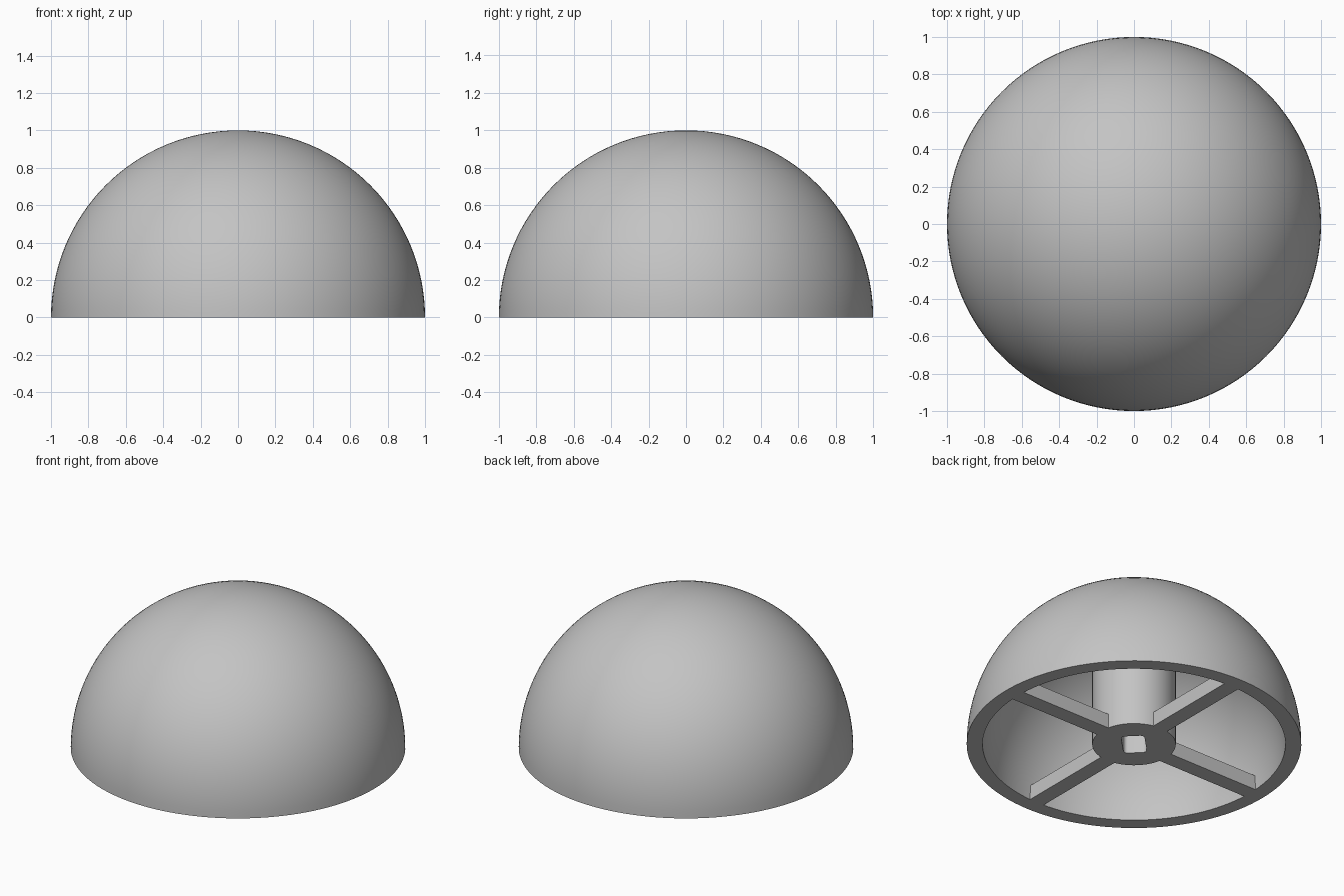
import bpy, bmesh, math
from mathutils import Matrix

cube = bpy.data.objects.get("Cube")
if cube:
    bpy.data.objects.remove(cube, do_unlink=True)

OUTER, INNER = 1.0, 0.905
HUB_R, HUB_TOP = 0.25, 0.92
RIB_W, RIB_H = 0.105, 0.095
SEGMENTS = 128
ARC_STEPS = 32

grey = bpy.data.materials.new("light grey")
grey.use_nodes = True
grey.diffuse_color = (0.55, 0.55, 0.55, 1)
grey.node_tree.nodes["Principled BSDF"].inputs["Base Color"].default_value = grey.diffuse_color


def make_object(name, bm, smooth=True):
    bmesh.ops.recalc_face_normals(bm, faces=bm.faces)
    mesh = bpy.data.meshes.new(name)
    bm.to_mesh(mesh)
    bm.free()
    mesh.materials.append(grey)
    obj = bpy.data.objects.new(name, mesh)
    bpy.context.collection.objects.link(obj)
    if smooth:
        shade(obj)
    return obj


def shade(obj):
    bpy.ops.object.select_all(action='DESELECT')
    obj.select_set(True)
    bpy.context.view_layer.objects.active = obj
    bpy.ops.object.shade_smooth_by_angle(angle=math.radians(30))


def arc(radius):
    angles = [math.pi / 2 * i / ARC_STEPS for i in range(ARC_STEPS + 1)]
    return [(radius * math.cos(a), 0, radius * math.sin(a)) for a in angles]


# Hollow dome: outer arc, flat rim and inner arc revolved about z
bm = bmesh.new()
profile = arc(OUTER)[::-1] + arc(INNER)
verts = [bm.verts.new(p) for p in profile]
edges = [bm.edges.new(pair) for pair in zip(verts, verts[1:])]
bmesh.ops.spin(bm, geom=verts + edges, cent=(0, 0, 0), axis=(0, 0, 1),
               angle=math.tau, steps=SEGMENTS, use_merge=True)
bmesh.ops.remove_doubles(bm, verts=bm.verts, dist=0.0001)
make_object("dome_shell", bm)

# Central post reaching up into the shell
bm = bmesh.new()
bmesh.ops.create_cone(bm, cap_ends=True, segments=64, radius1=HUB_R, radius2=HUB_R,
                      depth=HUB_TOP, matrix=Matrix.Translation((0, 0, HUB_TOP / 2)))
hub = make_object("centre_post", bm, smooth=False)

# Rounded rectangular socket cut diagonally into the post
bm = bmesh.new()
bmesh.ops.create_cube(bm, size=1, matrix=Matrix.Rotation(math.pi / 4, 4, 'Z')
                      @ Matrix.Diagonal((0.2, 0.14, 1.2, 1)))
upright = [e for e in bm.edges if abs(e.verts[0].co.z - e.verts[1].co.z) > 0.5]
bmesh.ops.bevel(bm, geom=upright, offset=0.025, segments=4, profile=0.5, affect='EDGES')
cutter = make_object("socket_cutter", bm, smooth=False)
cutter.hide_render = True
cut = hub.modifiers.new("socket", 'BOOLEAN')
cut.operation = 'DIFFERENCE'
cut.solver = 'EXACT'
cut.object = cutter
bpy.context.view_layer.objects.active = hub
bpy.ops.object.modifier_apply(modifier=cut.name)
bpy.data.objects.remove(cutter, do_unlink=True)
shade(hub)

# Four low ribs joining the post to the rim
start, end = HUB_R - 0.01, INNER + 0.002
for i, side in enumerate(("left", "back", "right", "front")):
    bm = bmesh.new()
    bmesh.ops.create_cube(bm, size=1, matrix=Matrix.Rotation(i * math.pi / 2, 4, 'Z')
                          @ Matrix.Translation(((start + end) / 2, 0, RIB_H / 2))
                          @ Matrix.Diagonal((end - start, RIB_W, RIB_H, 1)))
    make_object(side + "_rib", bm, smooth=False)
